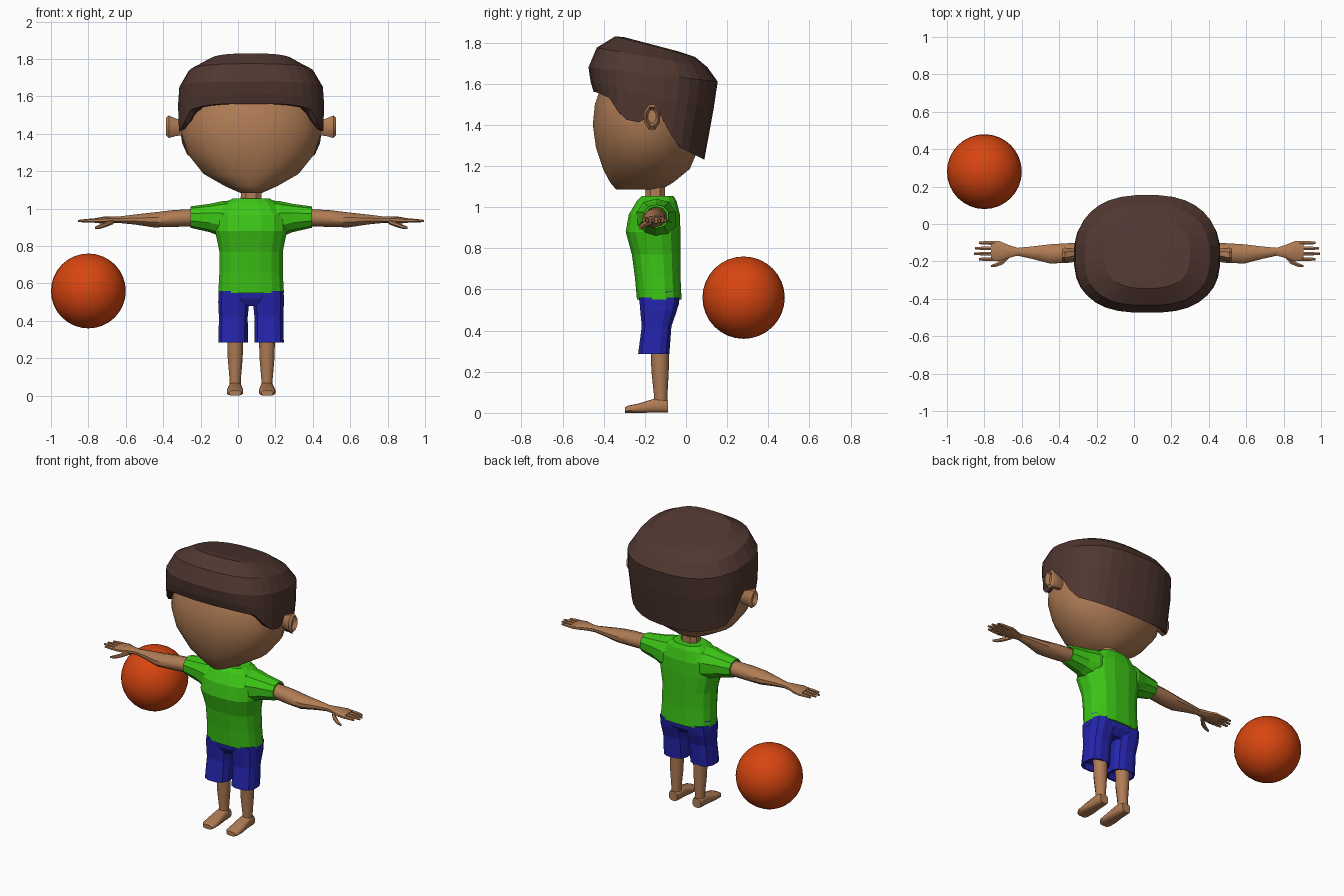
import bpy, bmesh, math
from mathutils import Vector

if "Cube" in bpy.data.objects:
    bpy.data.objects.remove(bpy.data.objects["Cube"], do_unlink=True)

BODY_X = 0.07  # the figure's own centre line


def material(name, rgb):
    mat = bpy.data.materials.new(name)
    mat.use_nodes = True
    colour = (*rgb, 1)
    mat.diffuse_color = colour
    for node in mat.node_tree.nodes:
        if node.type == 'BSDF_PRINCIPLED':
            node.inputs["Base Color"].default_value = colour
            node.inputs["Roughness"].default_value = 0.8
    return mat


skin = material("warm skin", (0.43, 0.2, 0.09))
brown = material("dark brown hair", (0.08, 0.038, 0.03))
green = material("green shirt", (0.045, 0.56, 0.008))
blue = material("blue shorts", (0.018, 0.018, 0.42))
orange = material("orange ball", (0.68, 0.06, 0.005))


def finish(name, bm, mat, smooth):
    bmesh.ops.recalc_face_normals(bm, faces=bm.faces[:])
    mesh = bpy.data.meshes.new(name)
    bm.to_mesh(mesh)
    bm.free()
    mesh.materials.append(mat)
    obj = bpy.data.objects.new(name, mesh)
    bpy.context.collection.objects.link(obj)
    if smooth:
        bpy.ops.object.select_all(action='DESELECT')
        obj.select_set(True)
        bpy.context.view_layer.objects.active = obj
        bpy.ops.object.shade_smooth_by_angle(angle=math.radians(smooth))
    return obj


def oval(n, power):
    """Unit superellipse points, starting half a step off the axis."""
    points = []
    for i in range(n):
        a = math.tau * (i + 0.5) / n
        c, s = math.cos(a), math.sin(a)
        points.append((math.copysign(abs(c) ** (2 / power), c),
                       math.copysign(abs(s) ** (2 / power), s)))
    return points


def skin_rings(name, rings, mat, smooth):
    """Join equal rings of points into a closed skin."""
    bm = bmesh.new()
    loops = [[bm.verts.new(p) for p in ring] for ring in rings]
    n = len(loops[0])
    for low, high in zip(loops, loops[1:]):
        for i in range(n):
            j = (i + 1) % n
            bm.faces.new((low[i], low[j], high[j], high[i]))
    bm.faces.new(loops[0])
    bm.faces.new(loops[-1])
    return finish(name, bm, mat, smooth)


def loft(name, axis, rows, mat, n=8, power=2.0, side=1, smooth=0):
    """Rows are (position, centre, radius, centre, radius) across the axis."""
    rings = []
    for pos, cu, ru, cv, rv in rows:
        ring = []
        for u, v in oval(n, power):
            p = [cu + ru * u, cv + rv * v]
            p.insert("xyz".index(axis), pos)
            ring.append(Vector((BODY_X + side * p[0], p[1], p[2])))
        rings.append(ring)
    return skin_rings(name, rings, mat, smooth)


def stack(name, rows, mat, **options):
    """Upright loft from (height, half width, front y, back y)."""
    loft(name, "z", [(z, 0, w, (f + b) / 2, (b - f) / 2) for z, w, f, b in rows],
         mat, **options)


def lerp_table(table, t):
    for (t0, v0), (t1, v1) in zip(table, table[1:]):
        if t <= t1:
            return v0 + (v1 - v0) * max(0, (t - t0) / (t1 - t0))
    return table[-1][1]


# Head and neck
stack("head", [(1.085, .06, -.34, -.12), (1.12, .14, -.37, -.06),
               (1.185, .255, -.405, .02), (1.29, .34, -.44, .065),
               (1.4, .375, -.455, .08), (1.5, .37, -.445, .09),
               (1.6, .34, -.41, .09), (1.7, .25, -.36, .05)],
      skin, n=24, power=2.1, smooth=60)
stack("neck", [(1, .06, -.2, -.1), (1.14, .058, -.2, -.1)], skin, n=8, power=2.4)

# Hair cap: tilted rings above an uneven hairline
HAIRLINE = [(-.44, 1.56), (-.37, 1.53), (-.31, 1.43), (-.23, 1.41),
            (-.18, 1.47), (-.12, 1.46), (-.05, 1.3), (.09, 1.23)]


def hair_ring(w, front, back, z_front=None, z_back=None, lift=0):
    ring = []
    for u, v in oval(32, 2.7):
        y = (front + back) / 2 + v * (back - front) / 2
        x = w * u * (1 if v < 0 else 1 - 0.1 * v * v)
        if z_front is None:
            z = lerp_table(HAIRLINE, y) + lift
        else:
            z = z_front + (z_back - z_front) * (v + 1) / 2
        ring.append(Vector((BODY_X + x, y, z)))
    return ring


skin_rings("hair", [
    hair_ring(.33, -.4, .04, lift=.05),
    hair_ring(.365, -.43, .07, lift=.005),
    hair_ring(.387, -.45, .09),
    hair_ring(.392, -.465, .135, 1.61, 1.475),
    hair_ring(.385, -.475, .155, 1.68, 1.61),
    hair_ring(.335, -.435, .105, 1.775, 1.68),
    hair_ring(.23, -.345, .045, 1.83, 1.73),
    hair_ring(.08, -.3, -.03, 1.826, 1.755)], brown, 0)

# Shirt body
stack("shirt_body", [(.55, .178, -.24, -.02), (.66, .172, -.25, -.025),
                     (.77, .172, -.265, -.025), (.88, .195, -.295, -.025),
                     (.965, .19, -.28, -.028), (1.03, .14, -.24, -.045),
                     (1.055, .1, -.215, -.06)], green, n=16, power=2.6)

# Shorts hips
stack("shorts_hips", [(.48, .14, -.2, -.07), (.52, .178, -.225, -.035),
                      (.59, .175, -.235, -.025)], blue, n=16, power=2.7)

# Paired parts
for side, label in ((1, "left_"), (-1, "right_")):
    def limb(name, axis, rows, mat, **options):
        loft(label + name, axis, rows, mat, side=side, **options)

    limb("ear", "x", [(.35, -.16, .025, 1.43, .04), (.4, -.16, .032, 1.435, .05),
                      (.44, -.165, .042, 1.438, .065), (.455, -.165, .032, 1.44, .05),
                      (.43, -.165, .02, 1.44, .035)], skin, smooth=40)

    limb("sleeve", "x", [(.08, -.14, .09, .945, .1), (.15, -.145, .1, .943, .098),
                         (.22, -.145, .08, .95, .076), (.325, -.145, .062, .955, .057),
                         (.325, -.145, .052, .954, .048), (.3, -.145, .05, .954, .046)],
         green, n=10, power=2.2)

    limb("arm", "x", [(.29, -.145, .048, .953, .046), (.42, -.155, .055, .947, .045),
                      (.52, -.16, .054, .94, .04), (.62, -.153, .034, .942, .027),
                      (.7, -.148, .021, .941, .018)], skin, n=10, smooth=40)

    limb("palm", "x", [(.69, -.148, .021, .941, .018), (.74, -.147, .036, .941, .018),
                       (.79, -.145, .056, .939, .018), (.835, -.145, .054, .936, .013)],
         skin, n=10, power=2.4, smooth=40)

    # Fingers and thumb
    for i, tip in enumerate((.9, .925, .92, .9)):
        y = -.188 + .029 * i
        limb("finger_%d" % (i + 1), "x",
             [(.81, y, .012, .936, .012), (.87, y, .011, .936, .01),
              (tip, y, .007, .934, .006)], skin, n=6, smooth=40)
    limb("thumb", "x", [(.735, -.165, .016, .932, .014), (.77, -.2, .017, .918, .014),
                        (.805, -.218, .012, .905, .012), (.835, -.225, .006, .897, .007)],
         skin, n=6, smooth=40)

    limb("shorts_leg", "z", [(.32, .095, .06, -.15, .06), (.285, .095, .07, -.157, .068),
                             (.285, .096, .081, -.157, .078), (.42, .095, .079, -.143, .074),
                             (.5, .093, .085, -.133, .092), (.56, .09, .085, -.13, .1)],
         blue, n=12, power=2.6)

    limb("leg", "z", [(.04, .085, .031, -.123, .034), (.09, .085, .032, -.123, .033),
                      (.2, .085, .042, -.126, .042), (.34, .085, .046, -.127, .046)],
         skin, n=10, smooth=40)

    limb("foot", "y", [(-.088, .085, .03, .03, .03), (-.12, .085, .036, .036, .036),
                       (-.16, .085, .037, .034, .034), (-.23, .086, .045, .023, .023),
                       (-.28, .086, .043, .018, .018), (-.297, .086, .032, .014, .014)],
         skin, n=12, power=3, smooth=40)

# Ball
ball = bmesh.new()
bmesh.ops.create_uvsphere(ball, u_segments=32, v_segments=16, radius=.2)
bmesh.ops.translate(ball, verts=ball.verts[:], vec=(-.8, .28, .56))
finish("ball", ball, orange, 60)
